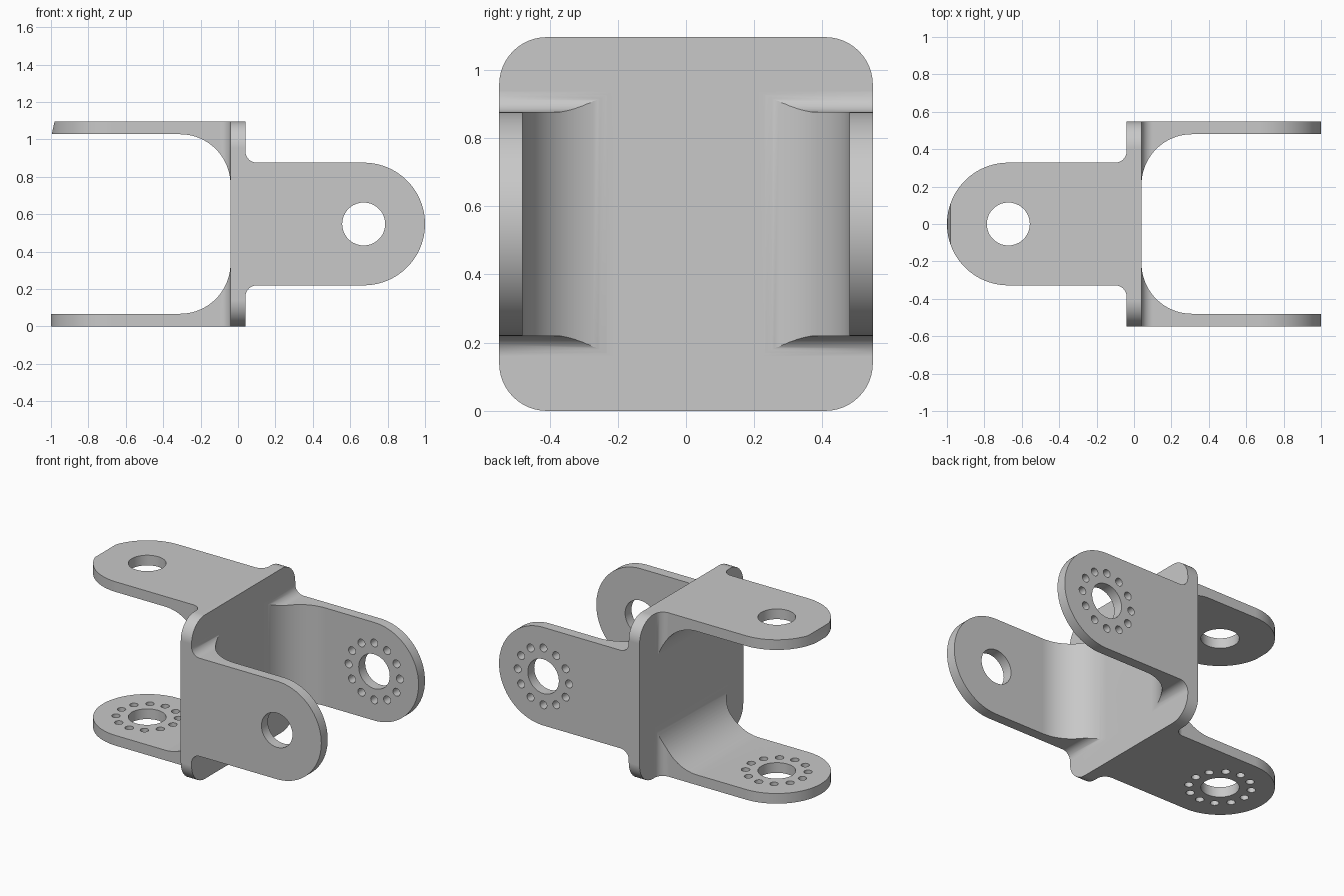
import bpy, bmesh
from math import sin, cos, radians
from mathutils import Matrix

if "Cube" in bpy.data.objects:
    bpy.data.objects.remove(bpy.data.objects["Cube"], do_unlink=True)

HALF = 0.548      # half the plate size
WALL = 0.068      # arm thickness
FACE = 0.04       # half the plate thickness
ARM = 0.328       # half the arm width
PIVOT = 1 - ARM   # distance of the arm holes from the middle

metal = bpy.data.materials.new("grey metal")
metal.use_nodes = True
colour = (0.58, 0.58, 0.58, 1)
metal.diffuse_color = colour
metal.node_tree.nodes["Principled BSDF"].inputs["Base Color"].default_value = colour


def arc(cx, cy, r, start, end, steps=16):
    angles = [radians(start + (end - start) * i / steps) for i in range(steps + 1)]
    return [(cx + r * cos(a), cy + r * sin(a)) for a in angles]


def mirrored(points):
    """Close a lower half outline with its mirror image."""
    return points + [(x, -y) for x, y in reversed(points)]


def prism(name, outline, low, high, matrix=Matrix()):
    """Extrude an outline in the xy plane from low to high."""
    bm = bmesh.new()
    base = bm.faces.new([bm.verts.new((x, y, low)) for x, y in outline])
    new = bmesh.ops.extrude_face_region(bm, geom=[base])["geom"]
    bmesh.ops.translate(bm, vec=(0, 0, high - low),
                        verts=[v for v in new if isinstance(v, bmesh.types.BMVert)])
    bmesh.ops.transform(bm, matrix=matrix, verts=bm.verts)
    bmesh.ops.recalc_face_normals(bm, faces=bm.faces)
    mesh = bpy.data.meshes.new(name)
    bm.to_mesh(mesh)
    bm.free()
    mesh.materials.append(metal)
    obj = bpy.data.objects.new(name, mesh)
    bpy.context.collection.objects.link(obj)
    return obj


def combine(target, tool, operation):
    """Apply a boolean and drop the tool."""
    mod = target.modifiers.new(operation, 'BOOLEAN')
    mod.operation, mod.object, mod.solver = operation, tool, 'EXACT'
    bpy.context.view_layer.objects.active = target
    bpy.ops.object.modifier_apply(modifier=mod.name)
    bpy.data.objects.remove(tool, do_unlink=True)


# Turns the xy plane into the xz plane
UPRIGHT = Matrix.Rotation(radians(90), 4, 'X')


def make_fork(name):
    """Two arms towards +x; only the arm on +y has the ring of small holes."""
    # U section with large inner fillets
    fillet = 0.27
    inner = HALF - WALL
    section = [(0, -HALF), (1.1, -HALF), (1.1, -inner)]
    section += arc(FACE + fillet, fillet - inner, fillet, 270, 180, 20)
    fork = prism(name, mirrored(section), -0.5, 0.5)
    # Side outline: flared root and round tip
    flare = 0.06
    side = [(0, -ARM - flare)]
    side += arc(FACE + flare, -ARM - flare, flare, 180, 90, 8)
    side += arc(PIVOT, 0, ARM, -90, 90, 48)
    side += [(x, -y) for x, y in reversed(side[:10])]
    combine(fork, prism("outline", side, -0.7, 0.7, UPRIGHT), 'INTERSECT')
    # Pivot holes through both arms
    combine(fork, prism("pivot", arc(PIVOT, 0, 0.115, 0, 350, 35), -0.7, 0.7, UPRIGHT),
            'DIFFERENCE')
    # Ring of twelve small holes
    for i in range(12):
        a = radians(30 * i)
        circle = arc(PIVOT + 0.19 * cos(a), 0.19 * sin(a), 0.026, 0, 345, 23)
        combine(fork, prism("drill", circle, -0.7, -0.3, UPRIGHT), 'DIFFERENCE')
    return fork


# Central plate with rounded corners
corner = 0.14
c = HALF - corner
square = []
for k, (sx, sy) in enumerate([(1, 1), (-1, 1), (-1, -1), (1, -1)]):
    square += arc(sx * c, sy * c, corner, 90 * k, 90 * k + 90, 12)
bracket = prism("joint_bracket", square, -FACE, FACE, Matrix.Rotation(radians(90), 4, 'Y'))

# Right fork stands upright, left fork lies flat and faces the other way
right_fork = make_fork("right_fork")
left_fork = make_fork("left_fork")
left_fork.data.transform(Matrix.Rotation(radians(180), 4, 'Z'))
left_fork.data.transform(Matrix.Rotation(radians(90), 4, 'X'))
combine(bracket, right_fork, 'UNION')
combine(bracket, left_fork, 'UNION')

# Slanted flat on the tip of the upper arm
tip = [(-0.996, HALF - WALL), (-0.98, HALF + 0.004), (-0.98, 0.7), (-1.2, 0.7), (-1.2, HALF - WALL)]
combine(bracket, prism("tip_cut", tip, -0.5, 0.5, UPRIGHT), 'DIFFERENCE')

# Stand on the ground, shade smooth with clean flats
bracket.data.transform(Matrix.Translation((0, 0, HALF)))
bpy.ops.object.select_all(action='DESELECT')
bracket.select_set(True)
bpy.context.view_layer.objects.active = bracket
bpy.ops.object.shade_smooth_by_angle(angle=radians(30))
weighted = bracket.modifiers.new("flat_normals", 'WEIGHTED_NORMAL')
weighted.keep_sharp = True
